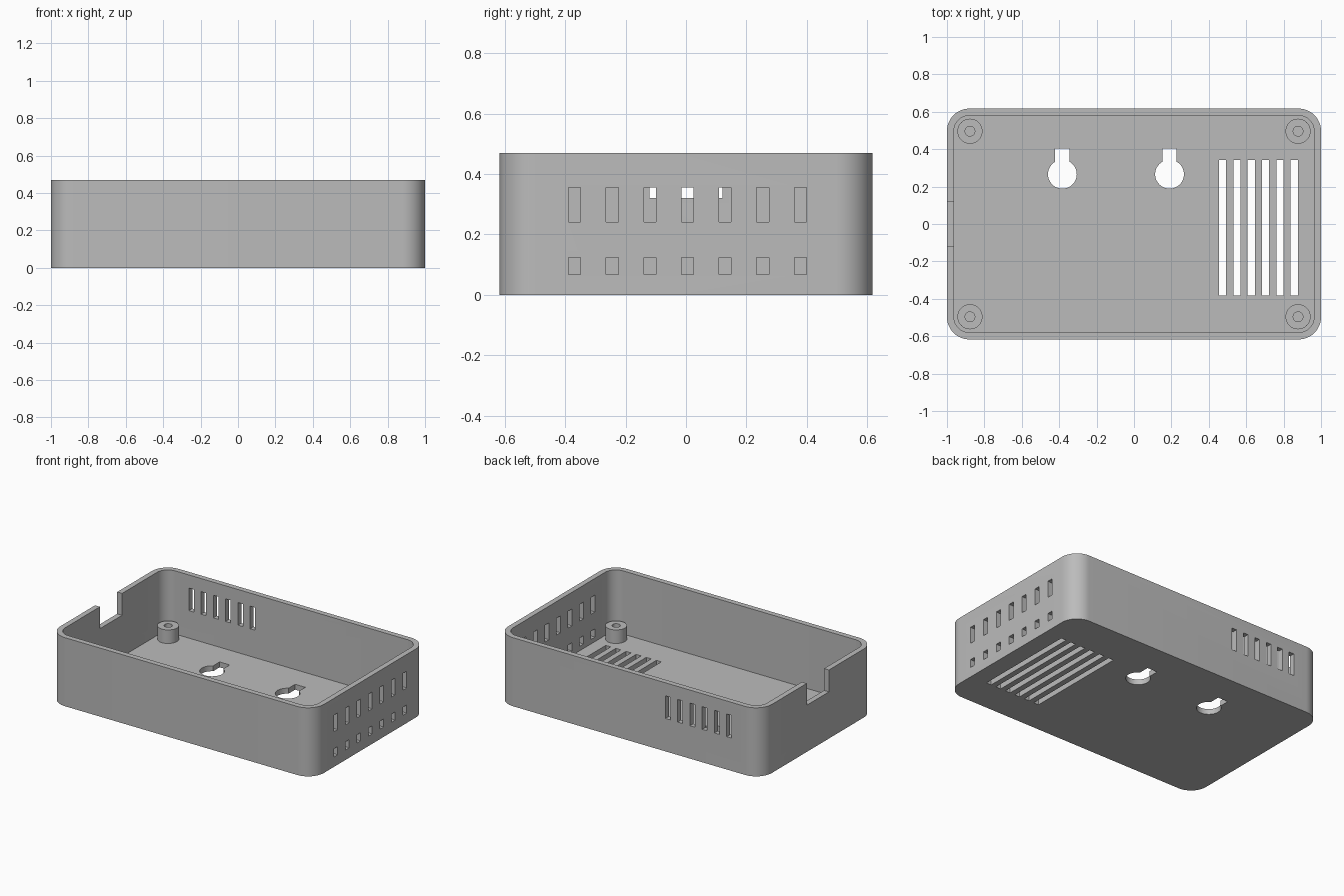
import bpy
import bmesh
from math import pi, cos, sin, asin, radians
from mathutils import Matrix, Vector

cube = bpy.data.objects.get("Cube")
if cube:
    bpy.data.objects.remove(cube, do_unlink=True)

# Overall sizes
HALF_X, HALF_Y, HEIGHT = 1.0, 0.617, 0.47
WALL, FLOOR, CORNER = 0.037, 0.037, 0.12

grey = bpy.data.materials.new("grey plastic")
grey.use_nodes = True
grey.diffuse_color = (0.5, 0.5, 0.5, 1)
grey.node_tree.nodes["Principled BSDF"].inputs["Base Color"].default_value = grey.diffuse_color


def make_object(name, bm):
    bmesh.ops.recalc_face_normals(bm, faces=bm.faces)
    mesh = bpy.data.meshes.new(name)
    bm.to_mesh(mesh)
    bm.free()
    mesh.materials.append(grey)
    obj = bpy.data.objects.new(name, mesh)
    bpy.context.collection.objects.link(obj)
    return obj


def smooth(obj):
    bpy.ops.object.select_all(action="DESELECT")
    obj.select_set(True)
    bpy.context.view_layer.objects.active = obj
    bpy.ops.object.shade_smooth_by_angle(angle=radians(30))


def arc(cx, cy, r, start, end, steps):
    angles = [start + (end - start) * i / steps for i in range(steps + 1)]
    return [(cx + r * cos(a), cy + r * sin(a)) for a in angles]


def rounded_rect(hx, hy, r):
    points = []
    for i, (sx, sy) in enumerate([(1, 1), (-1, 1), (-1, -1), (1, -1)]):
        points += arc(sx * (hx - r), sy * (hy - r), r, i * pi / 2, (i + 1) * pi / 2, 12)
    return points


def add_prism(bm, outline, z0, z1):
    base = bm.faces.new([bm.verts.new((x, y, z0)) for x, y in outline])
    top = bmesh.ops.extrude_face_region(bm, geom=[base], use_keep_orig=True)["geom"]
    verts = [v for v in top if isinstance(v, bmesh.types.BMVert)]
    bmesh.ops.translate(bm, verts=verts, vec=(0, 0, z1 - z0))


def add_box(bm, center, size):
    matrix = Matrix.Translation(center) @ Matrix.Diagonal(Vector(size).to_4d())
    bmesh.ops.create_cube(bm, size=1, matrix=matrix)


def cut(target, cutter):
    cutter.hide_render = True
    mod = target.modifiers.new("cut", "BOOLEAN")
    mod.operation = "DIFFERENCE"
    mod.solver = "EXACT"
    mod.object = cutter
    graph = bpy.context.evaluated_depsgraph_get()
    mesh = bpy.data.meshes.new_from_object(target.evaluated_get(graph))
    target.modifiers.clear()
    target.data = mesh
    bpy.data.objects.remove(cutter, do_unlink=True)


# Open tray with rounded corners
bm = bmesh.new()
add_prism(bm, rounded_rect(HALF_X, HALF_Y, CORNER), 0, HEIGHT)
tray = make_object("tray", bm)

bm = bmesh.new()
add_prism(bm, rounded_rect(HALF_X - WALL, HALF_Y - WALL, CORNER - WALL), FLOOR, HEIGHT + 0.1)
cut(tray, make_object("cavity_cutter", bm))

bm = bmesh.new()
# Two rows of vents in the +x end wall
for i in range(7):
    y = 0.005 + (i - 3) * 0.1245
    add_box(bm, (HALF_X, y, 0.298), (0.2, 0.04, 0.115))
    add_box(bm, (HALF_X, y, 0.096), (0.2, 0.04, 0.056))
# Vents in the back wall and long slots in the floor
for i in range(6):
    add_box(bm, (-0.76 + i * 0.093, HALF_Y, 0.303), (0.038, 0.2, 0.155))
    add_box(bm, (0.473 + i * 0.0768, -0.02, 0), (0.038, 0.724, 0.2))
# Cable notch in the -x end wall
add_box(bm, (-HALF_X, 0, 0.42), (0.2, 0.24, 0.2))
# Keyhole hangers in the floor
for x in (-0.383, 0.19):
    r, half = 0.077, 0.0385
    a = asin(half / r)
    outline = arc(x, 0.266, r, pi / 2 + a, 2.5 * pi - a, 40)
    add_prism(bm, outline + [(x + half, 0.403), (x - half, 0.403)], -0.1, 0.1)
cut(tray, make_object("opening_cutter", bm))
smooth(tray)

# Screw posts: (radius, height) profile turned around the z axis
profile = [(0.067, FLOOR - 0.005), (0.067, 0.13), (0.026, 0.13), (0.026, FLOOR + 0.002)]
SIDES = 40
for side_x, x in (("right", -0.877), ("left", 0.877)):
    for side_y, y in (("front", -0.496), ("back", 0.496)):
        bm = bmesh.new()
        rings = [[bm.verts.new((px, py, z)) for px, py in arc(0, 0, r, 0, 2 * pi, SIDES)[:-1]]
                 for r, z in profile]
        for low, high in zip(rings, rings[1:]):
            for i in range(SIDES):
                j = (i + 1) % SIDES
                bm.faces.new((low[i], low[j], high[j], high[i]))
        bm.faces.new(rings[-1])
        bm.faces.new(rings[0][::-1])
        post = make_object(f"screw_post_{side_y}_{side_x}", bm)
        post.location = (x, y, 0)
        smooth(post)
